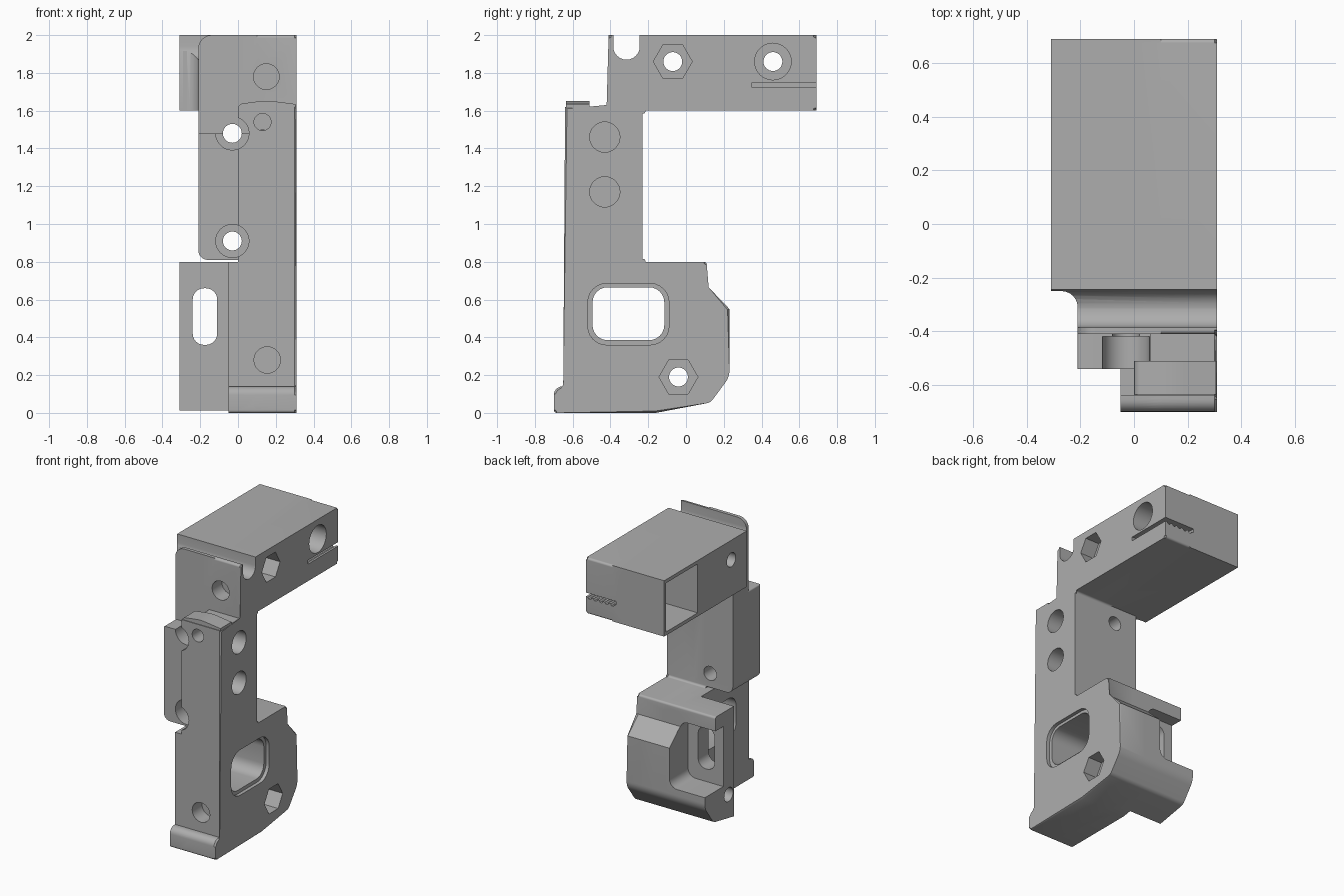
import bpy, bmesh, math
from mathutils import Vector

if "Cube" in bpy.data.objects:
    bpy.data.objects.remove(bpy.data.objects["Cube"])

grey = bpy.data.materials.new("matte_grey")
grey.use_nodes = True
grey.diffuse_color = (0.42, 0.42, 0.42, 1)
grey.node_tree.nodes["Principled BSDF"].inputs["Base Color"].default_value = (0.42, 0.42, 0.42, 1)


def fillet(pts, steps=6):
    """Round each (u, v, radius) corner of a polygon."""
    out = []
    for i, (u, v, *r) in enumerate(pts):
        p = Vector((u, v))
        if not r:
            out.append(p)
            continue
        a = (Vector(pts[i - 1][:2]) - p).normalized()
        b = (Vector(pts[(i + 1) % len(pts)][:2]) - p).normalized()
        half = a.angle(b) / 2
        centre = p + (a + b).normalized() * r[0] / math.sin(half)
        t = r[0] / math.tan(half)
        s, e = (p + a * t - centre).normalized(), (p + b * t - centre).normalized()
        out += [centre + s.slerp(e, k / steps) * r[0] for k in range(steps + 1)]
    return out


def prism(name, pts, axis, lo, hi, bevel=0):
    """Extrude a 2D outline along an axis; optionally chamfer the far rim."""
    def place(p, w):
        return {"x": (w, p[0], p[1]), "y": (p[0], w, p[1]), "z": (p[0], p[1], w)}[axis]
    bm = bmesh.new()
    n = len(pts)
    low = [bm.verts.new(place(p, lo)) for p in pts]
    top = [bm.verts.new(place(p, hi)) for p in pts]
    bm.faces.new(low)
    cap = bm.faces.new(top)
    for i in range(n):
        j = (i + 1) % n
        bm.faces.new((low[i], low[j], top[j], top[i]))
    if bevel:
        bmesh.ops.bevel(bm, geom=list(cap.edges), offset=bevel, segments=1,
                        affect='EDGES', profile=0.5)
    bmesh.ops.recalc_face_normals(bm, faces=bm.faces)
    mesh = bpy.data.meshes.new(name)
    bm.to_mesh(mesh)
    bm.free()
    mesh.materials.append(grey)
    ob = bpy.data.objects.new(name, mesh)
    bpy.context.collection.objects.link(ob)
    return ob


def rect(u0, u1, v0, v1, r=None):
    c = [(u0, v0), (u1, v0), (u1, v1), (u0, v1)]
    return fillet([(*p, r) for p in c]) if r else c


def circle(u, v, r, n=32):
    return [(u + r * math.cos(math.tau * k / n), v + r * math.sin(math.tau * k / n)) for k in range(n)]


def combine(target, tool, op):
    bpy.context.view_layer.objects.active = target
    mod = target.modifiers.new("join", 'BOOLEAN')
    mod.operation, mod.object, mod.solver = op, tool, 'EXACT'
    bpy.ops.object.modifier_apply(modifier=mod.name)
    bpy.data.objects.remove(tool)


# Outline of the foot, shared by the side plate and the left block
foot = [(0.11, 0.8, 0.015), (0.11, 0.66), (0.23, 0.55), (0.23, 0.19, 0.11),
        (0.13, 0.055, 0.05), (-0.16, 0.0), (-0.70, 0.0, 0.015), (-0.70, 0.14, 0.045), (-0.64, 0.14)]

# Side plate with the full outline
outline = fillet(foot + [(-0.64, 1.62), (-0.41, 1.62), (-0.41, 2.0, 0.015), (0.69, 2.0, 0.015),
                         (0.69, 1.6, 0.015), (-0.23, 1.6, 0.015), (-0.23, 0.8, 0.015)])
body = prism("tool_bracket", outline, "x", 0.0, 0.31, bevel=0.01)

# Lower block: narrow front column and a wide rear arm with a pocket
lower = prism("lower_block", fillet(foot + [(-0.64, 0.8)]), "x", -0.31, 0.1)
for cut in (prism("front_relief", rect(-0.5, -0.05, -0.1, 1.0), "y", -0.9, -0.1),
            prism("rear_pocket", rect(-0.7, -0.03, 0.27, 0.7, 0.06), "y", 0.02, 0.5)):
    combine(lower, cut, 'DIFFERENCE')

# Remaining solids
web = fillet([(-0.21, 0.81, 0.05), (0.1, 0.81), (0.1, 2.0), (-0.21, 2.0, 0.07)])
pad = fillet([(-0.21, 0.81, 0.05), (0.1, 0.81), (0.1, 1.48), (-0.21, 1.48, 0.01)])
arch = fillet([(0.0, 1.5), (0.305, 1.5), (0.305, 1.635), (0.15, 1.655, 0.3), (0.0, 1.635, 0.03)])
blend = [(-0.15, -0.2), (-0.29, -0.2), (-0.29, -0.25)] + fillet(
    [(-0.27, -0.25), (-0.21, -0.25, 0.06), (-0.21, -0.31)])[1:-1] + [(-0.21, -0.31), (-0.15, -0.31)]
solids = [
    lower,
    prism("column_web", web, "y", -0.41, -0.23),
    prism("front_pad", pad, "y", -0.54, -0.3),
    prism("arched_cap", arch, "y", -0.635, -0.51),
    prism("top_box", rect(-0.25, 0.69, 1.6, 2.0), "x", -0.31, 0.1),
    prism("corner_blend", blend, "z", 1.6, 2.0),
]
for part in solids:
    combine(body, part, 'UNION')

# Cutters: pockets, slots and the cable groove
cuts = [
    prism("box_hollow", rect(0.31, 0.67, 1.625, 1.975), "x", -0.5, 0.03),
    prism("cable_groove", fillet([(-0.385, 2.2), (-0.385, 1.87, 0.069), (-0.245, 1.87, 0.069),
                                  (-0.245, 2.2)]), "x", -0.5, 0.5),
    prism("belt_slit", rect(0.35, 0.9, 1.722, 1.75), "x", 0.07, 0.5),
    prism("window", rect(-0.495, -0.115, 0.385, 0.665, 0.08), "x", -0.5, 0.5),
    prism("window_rim", rect(-0.52, -0.09, 0.36, 0.685, 0.1), "x", 0.285, 0.5),
    prism("arm_slot", rect(-0.24, -0.11, 0.36, 0.66, 0.06), "y", -0.25, 0.15),
    prism("screw_channel", rect(-0.11, 0.06, 1.48, 1.75), "y", -0.51, -0.41),
]
for k in range(5):
    cuts.append(prism("belt_tooth", circle(0.1 + 0.045 * k, 1.722, 0.014, 12), "y", 0.35, 0.9))

# Bolt holes running sideways, with nut traps and a counterbore
for y, z in ((-0.07, 1.86), (-0.04, 0.19)):
    cuts.append(prism("nut_trap", circle(y, z, 0.103, 6), "x", 0.2, 0.5))
    cuts.append(prism("bolt_hole", circle(y, z, 0.05), "x", -0.5, 0.5))
cuts.append(prism("bolt_head", circle(0.46, 1.86, 0.097), "x", 0.18, 0.5))
cuts.append(prism("bolt_hole", circle(0.46, 1.86, 0.05), "x", -0.2, 0.5))
for z in (1.46, 1.17):
    cuts.append(prism("side_socket", circle(-0.43, z, 0.08), "x", 0.12, 0.5))

# Holes entering from the front
for z in (1.48, 0.91):
    cuts.append(prism("screw_head", circle(-0.03, z, 0.088), "y", -0.9, -0.42))
    cuts.append(prism("screw_hole", circle(-0.03, z, 0.05), "y", -0.9, 0.0 if z > 1 else -0.15))
for x, z, r, depth in ((0.15, 1.78, 0.068, -0.3), (0.13, 1.54, 0.045, -0.5), (0.155, 0.28, 0.07, -0.53)):
    cuts.append(prism("front_socket", circle(x, z, r), "y", -0.9, depth))

for cut in cuts:
    combine(body, cut, 'DIFFERENCE')

bpy.ops.object.select_all(action='DESELECT')
body.select_set(True)
bpy.context.view_layer.objects.active = body
bpy.ops.object.shade_smooth_by_angle(angle=math.radians(30))
